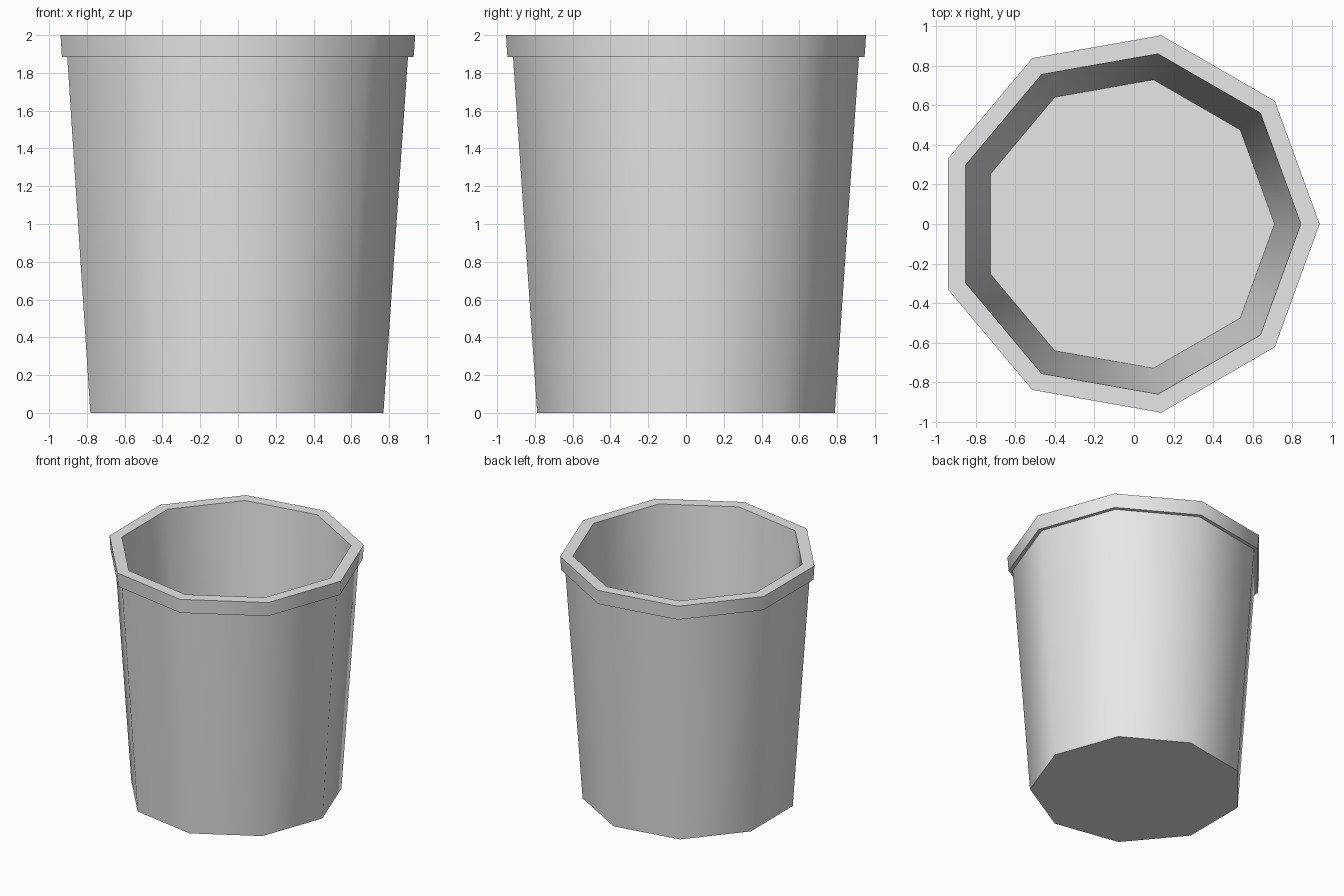
import bpy, bmesh
from math import cos, sin, tau, radians

cube = bpy.data.objects.get("Cube")
if cube:
    bpy.data.objects.remove(cube, do_unlink=True)

SIDES = 9
CENTRE_X = -0.03

# Plain light grey plastic
grey = bpy.data.materials.new("light grey")
grey.use_nodes = True
grey.diffuse_color = (0.8, 0.8, 0.8, 1)
grey.node_tree.nodes["Principled BSDF"].inputs["Base Color"].default_value = grey.diffuse_color


def lathe(name, profile, material):
    """Sweep (radius, height) points round a nine-sided ring and cap both ends."""
    bm = bmesh.new()
    rings = [[bm.verts.new((CENTRE_X + r * cos(tau * i / SIDES), r * sin(tau * i / SIDES), z))
              for i in range(SIDES)] for r, z in profile]
    for low, high in zip(rings, rings[1:]):
        for i in range(SIDES):
            j = (i + 1) % SIDES
            bm.faces.new((low[i], low[j], high[j], high[i]))
    bm.faces.new(rings[0][::-1])
    bm.faces.new(rings[-1])
    mesh = bpy.data.meshes.new(name)
    bm.to_mesh(mesh)
    bm.free()
    mesh.materials.append(material)
    obj = bpy.data.objects.new(name, mesh)
    bpy.context.collection.objects.link(obj)
    bpy.ops.object.select_all(action="DESELECT")
    obj.select_set(True)
    bpy.context.view_layer.objects.active = obj
    bpy.ops.object.shade_smooth_by_angle(angle=radians(50))
    return obj


# Tapered bin: base, outer wall, overhanging rim, inner wall, floor
lathe("bin", [
    (0.80, 0.0),
    (0.93, 1.885),
    (0.96, 1.885),
    (0.968, 2.0),
    (0.873, 2.0),
    (0.74, 0.07),
], grey)
